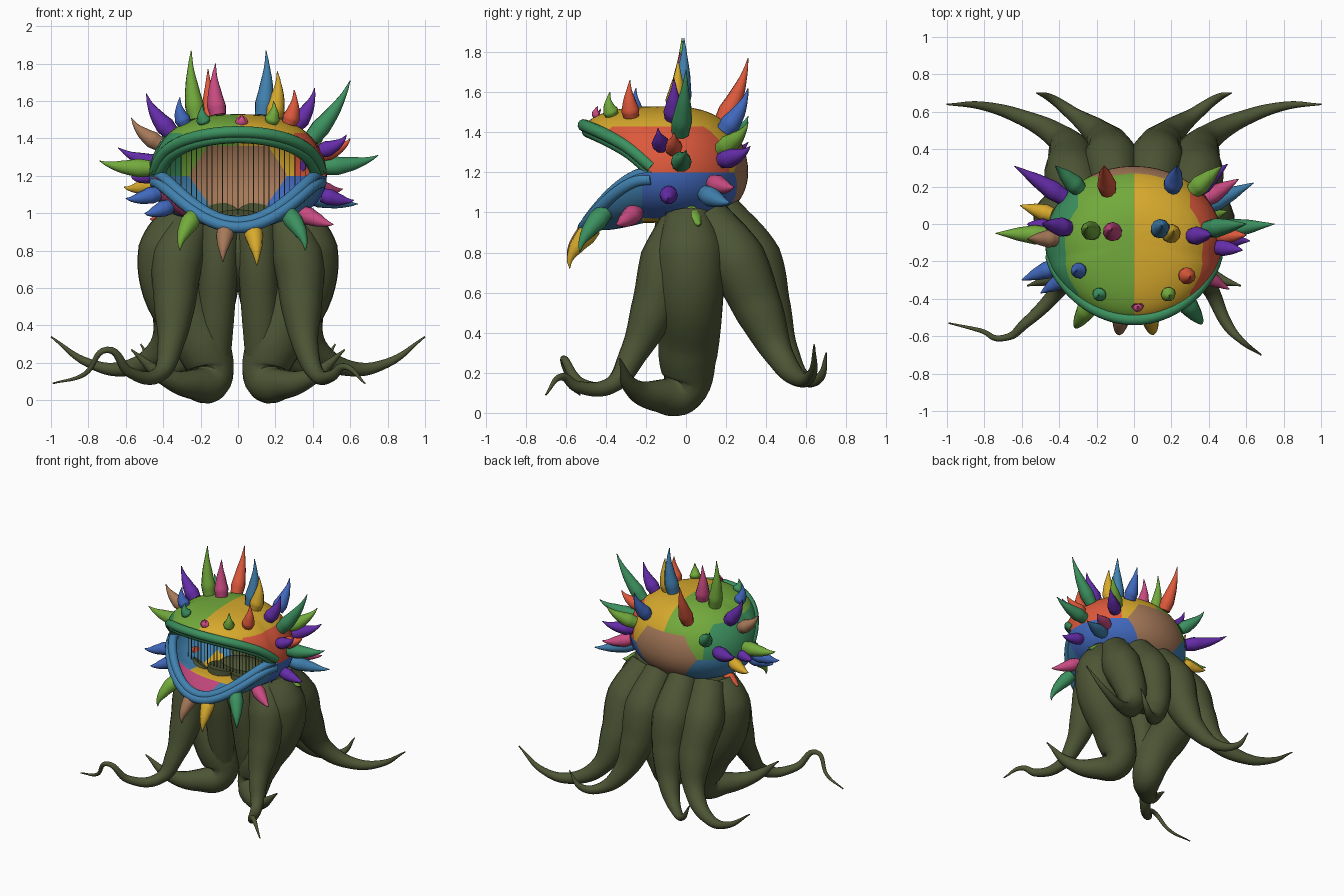
import bpy, bmesh
from math import sin, cos, pi, radians
from mathutils import Vector
from mathutils.bvhtree import BVHTree

old = bpy.data.objects.get("Cube")
if old:
    bpy.data.objects.remove(old, do_unlink=True)

COLOURS = {
    "olive": (.073, .09, .035), "lime": (.17, .40, .045), "yellow": (.68, .40, .026),
    "red": (.72, .10, .045), "blue": (.053, .14, .51), "purple": (.13, .026, .40),
    "pink": (.58, .07, .22), "tan": (.38, .19, .10), "teal": (.045, .28, .114),
    "steel": (.053, .22, .43),
}
MATS = {}
for name, rgb in COLOURS.items():
    m = bpy.data.materials.new(name)
    m.use_nodes = True
    m.diffuse_color = (*rgb, 1)
    m.node_tree.nodes["Principled BSDF"].inputs["Base Color"].default_value = (*rgb, 1)
    MATS[name] = m
ORDER = list(COLOURS)


def tube(name, colour, points, radii, sides=4, steps=6):
    """Smooth tapered tube through the points."""
    cu = bpy.data.curves.new(name, "CURVE")
    cu.dimensions = "3D"
    cu.bevel_depth = 1
    cu.bevel_resolution = sides
    cu.resolution_u = steps
    cu.use_fill_caps = True
    sp = cu.splines.new("BEZIER")
    sp.bezier_points.add(len(points) - 1)
    for bp, p, r in zip(sp.bezier_points, points, radii):
        bp.co = p
        bp.radius = r
        bp.handle_left_type = bp.handle_right_type = "AUTO"
    ob = bpy.data.objects.new(name, cu)
    bpy.context.collection.objects.link(ob)
    bpy.ops.object.select_all(action="DESELECT")
    bpy.context.view_layer.objects.active = ob
    ob.select_set(True)
    bpy.ops.object.convert(target="MESH")
    ob = bpy.context.view_layer.objects.active
    ob.data.materials.clear()
    ob.data.materials.append(MATS[colour])
    bpy.ops.object.shade_smooth_by_angle(angle=radians(60))


# Head: open shell whose upper and lower halves part at the front
RX, RY, CY, HINGE = .475, .41, -.1, 1.2
CROWN, SIDE, BACK = 1.43, .3, .26


def rim(a, upper):
    x, y = RX * cos(a), CY + RY * sin(a)
    f = min(max((-.2 - y) / .31, 0), 1)
    return Vector((x * (1 - .08 * f), y, HINGE + (.21 * f ** .6 if upper else -.24 * f ** 1.7)))


def half_shell(bm, upper, segs=72, rings=14):
    rows = []
    for i in range(rings):
        t = i / rings * pi / 2
        r = cos(t) ** (.75 if upper else .6)
        row = []
        for j in range(segs):
            p = rim(2 * pi * j / segs, upper)
            y = CY + (p.y - CY) * r
            pole = 1.53 if upper else .95 - .25 * max(0, -.2 - y)
            row.append(bm.verts.new((p.x * r, y, p.z + (pole - p.z) * sin(t))))
        rows.append(row)
    tip = bm.verts.new((0, CY, 1.53 if upper else .95))
    for j in range(segs):
        k = (j + 1) % segs
        for a, b in zip(rows, rows[1:]):
            bm.faces.new((a[j], a[k], b[k], b[j]) if upper else (a[k], a[j], b[j], b[k]))
        last = rows[-1]
        bm.faces.new((last[j], last[k], tip) if upper else (last[k], last[j], tip))


def patch(c):
    """Colour of a head face from its place on the shell."""
    right, w, z = c.x > 0, abs(c.x), c.z
    if c.y > .1 and w < BACK and .83 + 1.4 * w < z < min(1.36, 1.6 - 1.5 * w):
        return "tan"
    if z > CROWN or (z > HINGE and w < SIDE):
        return "yellow" if right else "lime"
    if z > HINGE:
        return "red" if right else "teal"
    if c.y < -.22:
        return "steel" if right else "pink"
    if w < BACK and z < 1 and c.y < .1:
        return "yellow"
    return "blue" if right else "steel"


bm = bmesh.new()
half_shell(bm, True)
half_shell(bm, False)
bmesh.ops.remove_doubles(bm, verts=bm.verts, dist=.0005)
# Cut clean borders between the colour patches
for co, no in [((0, 0, z), (0, 0, 1)) for z in (CROWN, 1.36, HINGE)] + \
        [((x, 0, 0), (1, 0, 0)) for x in (-SIDE, -BACK, 0, BACK, SIDE)] + \
        [((0, 0, 1.6), (s * 1.5, 0, 1)) for s in (-1, 1)] + \
        [((0, 0, .83), (s * 1.4, 0, 1)) for s in (-1, 1)] + [((0, -.22, 0), (0, 1, 0))]:
    bmesh.ops.bisect_plane(bm, geom=bm.verts[:] + bm.edges[:] + bm.faces[:],
                           dist=.0005, plane_co=co, plane_no=no)
for f in bm.faces:
    f.material_index = ORDER.index(patch(f.calc_center_median()))
    f.smooth = True
surface = BVHTree.FromBMesh(bm)
mesh = bpy.data.meshes.new("head")
bm.to_mesh(mesh)
bm.free()
for n in ORDER:
    mesh.materials.append(MATS[n])
bpy.context.collection.objects.link(bpy.data.objects.new("head", mesh))

# Lips: two rolled ridges along each rim
for upper, colour, name in ((True, "teal", "upper_lip"), (False, "steel", "lower_lip")):
    angles = [radians(190 + 160 * i / 18) for i in range(19)]
    for ridge, (out, dz) in enumerate(((.95, -.005), (1.0, .025 if upper else -.035))):
        pts = []
        for a in angles:
            p = rim(a, upper)
            pts.append((p.x * out * .95, CY + (p.y - CY) * out, p.z + dz))
        tube(f"{name}_{ridge}", colour, pts, [.031] * len(pts), 4, 4)

# Strands hanging in the mouth
bm = bmesh.new()
for i in range(27):
    x = -.36 + .72 * i / 26
    res = bmesh.ops.create_cube(bm, size=1)
    for v in res["verts"]:
        v.co = Vector((v.co.x * .004 + x, v.co.y * .004 - .1, v.co.z * .4 + 1.19))
mesh = bpy.data.meshes.new("mouth_strands")
bm.to_mesh(mesh)
bm.free()
mesh.materials.append(MATS["olive"])
bpy.context.collection.objects.link(bpy.data.objects.new("mouth_strands", mesh))

# Tentacle root mass
bpy.ops.mesh.primitive_uv_sphere_add(segments=32, ring_count=16, location=(0, .08, .8))
root = bpy.context.object
root.name = "tentacle_root"
root.scale = (.3, .2, .22)
root.data.materials.append(MATS["olive"])
bpy.ops.object.shade_smooth()

# Tentacles: x, y, z, radius for the left side, mirrored to the right
FRONT = [(.25, -.02, .95, .11), (.32, -.09, .76, .14), (.34, -.17, .5, .11),
         (.36, -.26, .3, .07), (.42, -.37, .14, .042)]
FRONT_TIPS = {1: [(.5, -.54, .13, .03), (.57, -.62, .18, .018), (.68, -.7, .09, .004)],
              -1: [(.58, -.53, .15, .028), (.7, -.61, .27, .017), (.82, -.57, .14, .012), (.99, -.53, .09, .004)]}
MIDDLE = [(.29, .01, .98, .12), (.36, .02, .8, .175), (.345, .02, .6, .17), (.19, .01, .3, .15),
          (.15, -.02, .11, .115), (.24, -.14, .085, .08), (.4, -.27, .13, .045), (.57, -.33, .27, .004)]
INNER = [(.1, -.04, .98, .11), (.105, -.07, .75, .105), (.115, -.05, .5, .1), (.13, -.01, .2, .09)]
BACK_INNER = [(.1, .17, 1, .11), (.12, .33, .76, .15), (.14, .41, .5, .12), (.2, .49, .3, .075),
              (.33, .59, .17, .038), (.44, .67, .18, .023), (.52, .7, .3, .004)]
BACK_OUTER = [(.27, .1, .97, .12), (.33, .25, .76, .15), (.34, .37, .5, .12), (.41, .47, .28, .07),
              (.6, .57, .17, .042), (.8, .63, .2, .024), (1, .64, .34, .004)]
for side, word in ((1, "left"), (-1, "right")):
    for name, path in (("front", FRONT + FRONT_TIPS[side]), ("middle", MIDDLE), ("inner", INNER),
                       ("back_inner", BACK_INNER), ("back_outer", BACK_OUTER)):
        tube(f"{name}_tentacle_{word}", "olive", [(side * x, y, z) for x, y, z, r in path],
             [r for *_, r in path], 6, 8)

# Spikes: tip positions by colour, each rooted on the head
SPIKES = {
    "lime": [(-.25, -.02, 1.87), (.19, -.38, 1.6), (.47, .31, 1.45), (.5, .07, .94), (-.74, -.05, 1.28), (-.31, -.55, .8)],
    "pink": [(-.12, -.03, 1.8), (.02, -.44, 1.53), (.51, -.35, .94), (.56, .24, 1.13)],
    "steel": [(.15, -.01, 1.87), (.64, .22, 1.05)],
    "yellow": [(.21, -.04, 1.76), (-.61, .1, 1.14), (.1, -.58, .72)],
    "red": [(-.16, .31, 1.77), (.3, -.28, 1.66), (.6, -.06, 1.4), (-.47, .02, .97)],
    "blue": [(.23, .31, 1.62), (-.31, -.25, 1.62), (-.6, -.3, 1.08), (-.5, -.37, 1)],
    "purple": [(-.49, 0, 1.64), (.41, -.06, 1.67), (.58, -.14, 1.42), (.62, -.09, 1.07), (.5, .32, 1.33),
               (-.64, .31, 1.35), (-.57, 0, 1.2)],
    "tan": [(-.57, -.08, 1.51), (-.08, -.58, .74)],
    "teal": [(-.19, -.38, 1.58), (.6, 0, 1.71), (.75, 0, 1.31), (-.42, .31, 1.48), (.36, -.53, .8)],
}
for colour, tips in SPIKES.items():
    for i, co in enumerate(tips):
        tip = Vector(co)
        jaw = tip.y < -.5
        crest = abs(tip.x) < .35 and tip.z > 1.45
        lift = .3 if tip.z > 1.25 or jaw else .75
        aim = Vector((tip.x * (.85 if crest else .62), tip.y * (.85 if crest and tip.y < 0 else .6) - .03,
                      1.22 + lift * (tip.z - 1.22)))
        hit = surface.ray_cast(tip, (aim - tip).normalized())[0]
        if hit is None:
            hit = surface.find_nearest(tip)[0]
        axis = tip - hit
        out = Vector((tip.x, tip.y - CY, 0)).normalized()
        bend = out * .03 if jaw else Vector((0, 0, -.012)) + out * .012
        width = min(.052, .03 + axis.length * .09)
        tube(f"{colour}_spike_{i}", colour,
             [hit, hit.lerp(tip, .2) + bend * .5, hit.lerp(tip, .5) + bend, hit.lerp(tip, .8) + bend * .8, tip],
             [width * .85, width, width * .7, width * .28, .002], 3, 4)
